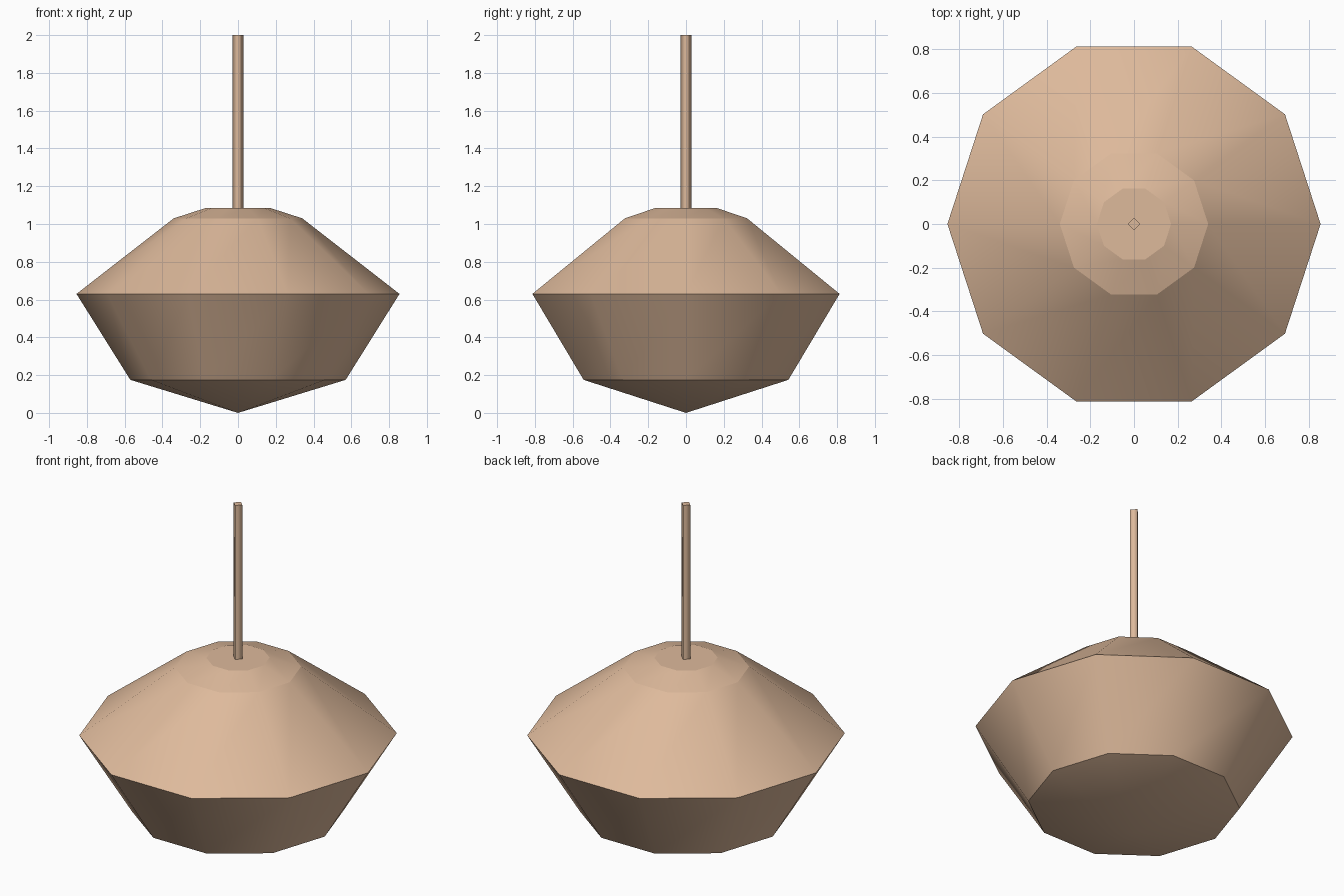
import bpy, bmesh, math

if "Cube" in bpy.data.objects:
    bpy.data.objects.remove(bpy.data.objects["Cube"])

tan = bpy.data.materials.new("warm_tan")
tan.diffuse_color = (0.73, 0.49, 0.33, 1)
tan.use_nodes = True
tan.node_tree.nodes["Principled BSDF"].inputs["Base Color"].default_value = tan.diffuse_color


def lathe(name, profile, sides):
    """Turn (radius, z) rings into a closed faceted solid; radius 0 makes a tip.
    Smooth around the axis, crisp along every horizontal ring."""
    bm = bmesh.new()
    rings = []
    for r, z in profile:
        n = sides if r else 1
        rings.append([bm.verts.new((r * math.cos(2 * math.pi * i / sides),
                                    r * math.sin(2 * math.pi * i / sides), z))
                      for i in range(n)])
    for a, b in zip(rings, rings[1:]):
        for i in range(sides):
            j = (i + 1) % sides
            if len(a) == 1:
                bm.faces.new((a[0], b[j], b[i]))
            else:
                bm.faces.new((a[i], a[j], b[j], b[i]))
    # end caps
    if len(rings[0]) > 1:
        bm.faces.new(rings[0][::-1])
    bm.faces.new(rings[-1])
    bmesh.ops.recalc_face_normals(bm, faces=bm.faces)
    for f in bm.faces:
        f.smooth = True
    for e in bm.edges:
        e.smooth = abs(e.verts[0].co.z - e.verts[1].co.z) > 1e-5
    mesh = bpy.data.meshes.new(name)
    bm.to_mesh(mesh)
    bm.free()
    mesh.materials.append(tan)
    obj = bpy.data.objects.new(name, mesh)
    bpy.context.collection.objects.link(obj)
    return obj


# ten-sided lamp shade with a pointed underside
lathe("lamp_shade", [(0, 0), (0.57, 0.175), (0.855, 0.63),
                     (0.34, 1.03), (0.17, 1.085)], 10)
# thin four-sided hanging rod
lathe("hanging_rod", [(0.028, 1.08), (0.028, 2.0)], 4)
